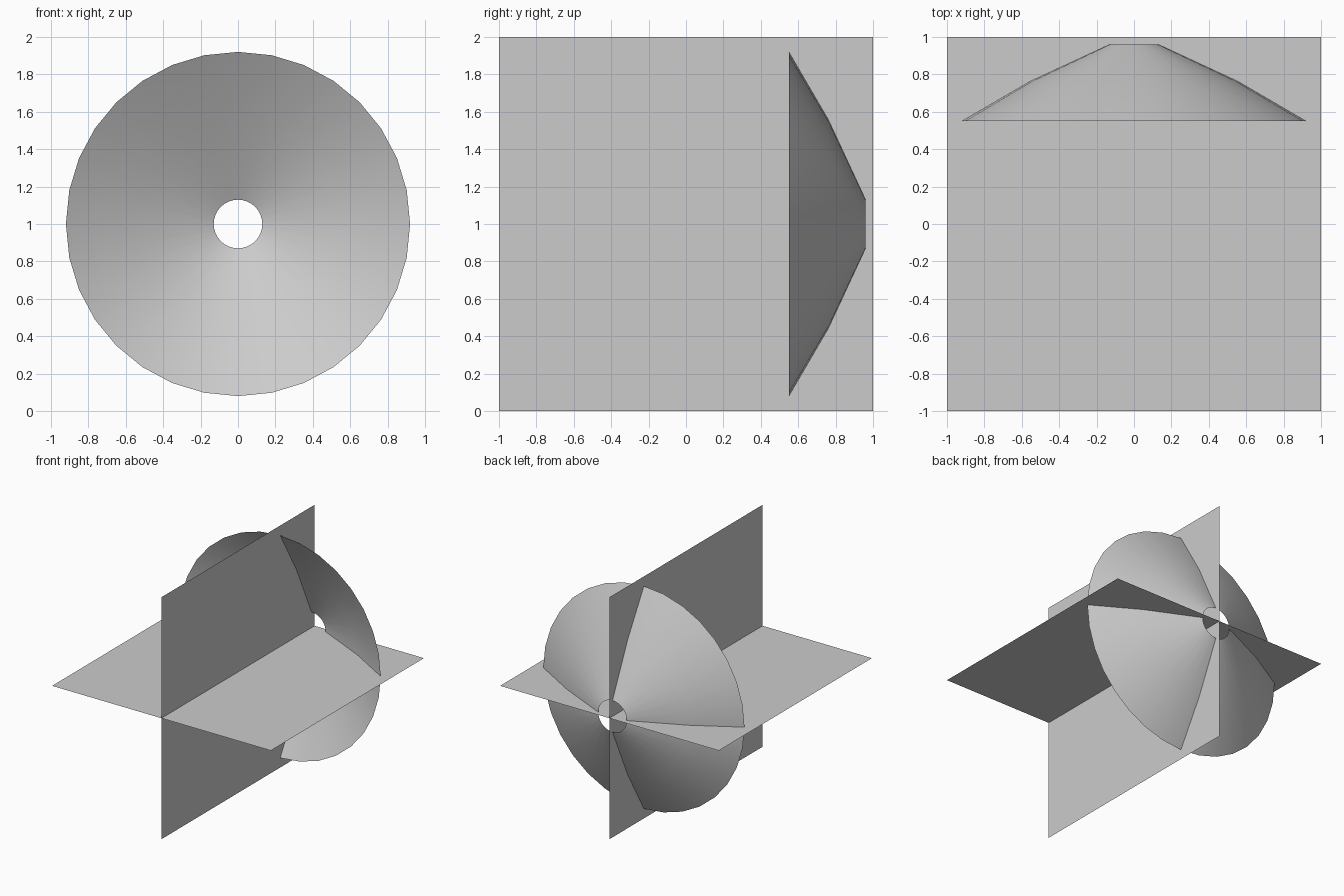
import bpy
import bmesh
from math import pi
from mathutils import Matrix, Vector

if "Cube" in bpy.data.objects:
    bpy.data.objects.remove(bpy.data.objects["Cube"])


def finish(bm, name):
    mesh = bpy.data.meshes.new(name)
    bm.to_mesh(mesh)
    bm.free()
    obj = bpy.data.objects.new(name, mesh)
    bpy.context.collection.objects.link(obj)
    return obj


def sheet(name, rotation):
    bm = bmesh.new()
    bmesh.ops.create_grid(bm, x_segments=1, y_segments=1, size=1.0,
                          matrix=Matrix.Translation((0, 0, 1)) @ rotation)
    return finish(bm, name)


# Two crossed square sheets
sheet("horizontal_sheet", Matrix.Identity(4))
sheet("vertical_sheet", Matrix.Rotation(pi / 2, 4, 'Y'))

# Open dish: (radius, y) profile turned around the y axis at z = 1
profile = [(0.13, 0.96), (0.555, 0.763), (0.92, 0.55)]
bm = bmesh.new()
verts = [bm.verts.new((0, y, 1 + r)) for r, y in profile]
edges = [bm.edges.new(pair) for pair in zip(verts, verts[1:])]
bmesh.ops.spin(bm, geom=verts + edges, cent=Vector((0, 0, 1)), axis=Vector((0, 1, 0)),
               angle=2 * pi, steps=32, use_duplicate=False)
bmesh.ops.remove_doubles(bm, verts=bm.verts, dist=0.0001)
bmesh.ops.recalc_face_normals(bm, faces=bm.faces)
# Outer side points toward the back
if sum(f.normal.y for f in bm.faces) < 0:
    bmesh.ops.reverse_faces(bm, faces=bm.faces)
for f in bm.faces:
    f.smooth = True
finish(bm, "dish")
